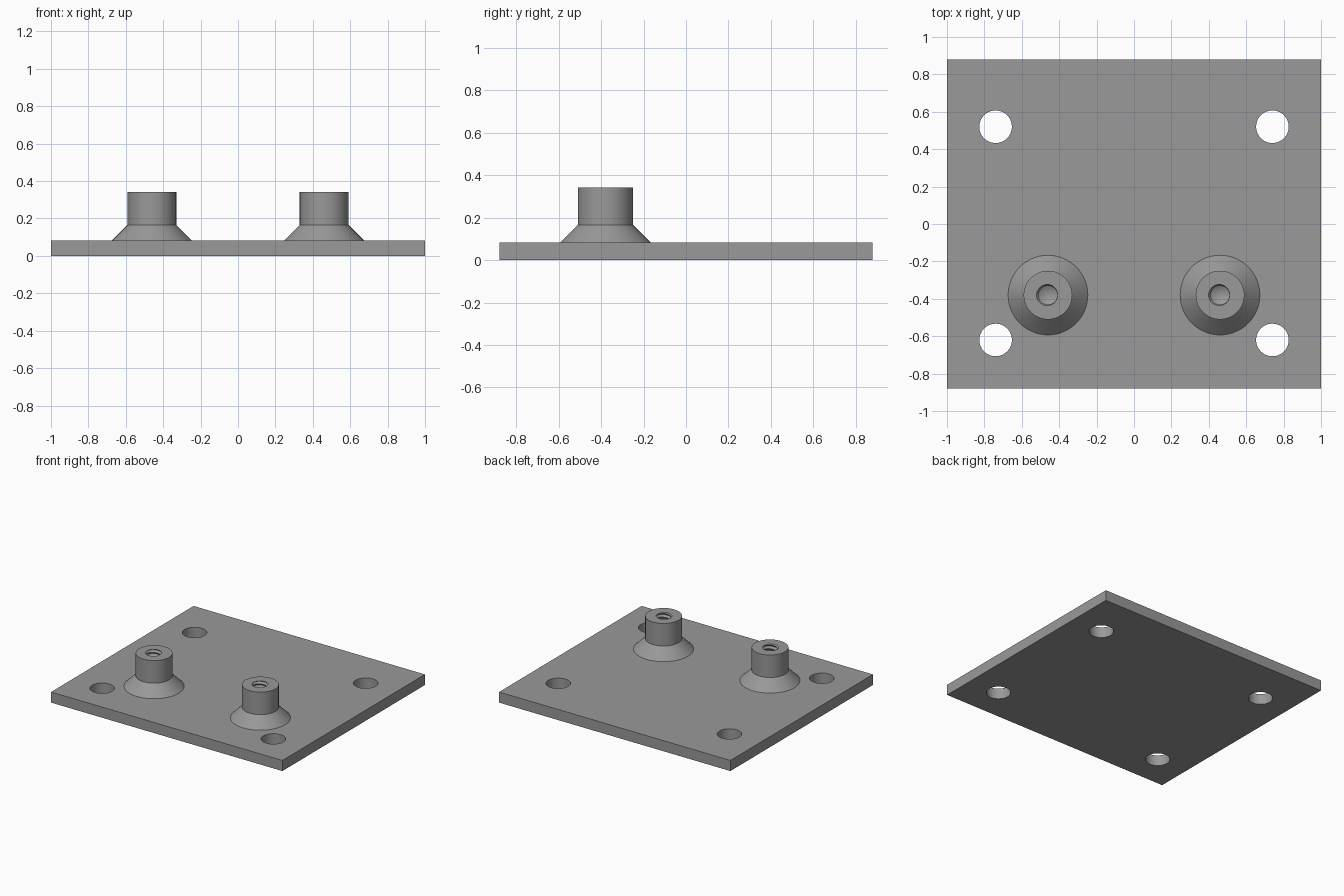
import bpy, bmesh, math

if "Cube" in bpy.data.objects:
    bpy.data.objects.remove(bpy.data.objects["Cube"])

grey = bpy.data.materials.new("plain grey")
grey.diffuse_color = (0.32, 0.32, 0.32, 1)
grey.use_nodes = True
grey.node_tree.nodes["Principled BSDF"].inputs["Base Color"].default_value = grey.diffuse_color

PLATE_T = 0.083
BOSS_TOP = 0.342


def finish(ob):
    ob.data.materials.clear()
    ob.data.materials.append(grey)
    bpy.ops.object.select_all(action='DESELECT')
    ob.select_set(True)
    bpy.context.view_layer.objects.active = ob
    bpy.ops.object.shade_smooth_by_angle(angle=math.radians(30))


# Base plate
bpy.ops.mesh.primitive_cube_add(size=1, location=(0, 0, PLATE_T / 2))
plate = bpy.context.object
plate.name = "base_plate"
plate.scale = (2, 1.76, PLATE_T)
bpy.ops.object.transform_apply(location=True, scale=True)

# Four screw holes through the plate
for sx in (-1, 1):
    for y in (0.52, -0.62):
        bpy.ops.mesh.primitive_cylinder_add(vertices=64, radius=0.087, depth=0.4,
                                            location=(sx * 0.74, y, 0.04))
        cutter = bpy.context.object
        bpy.context.view_layer.objects.active = plate
        mod = plate.modifiers.new("hole", 'BOOLEAN')
        mod.operation = 'DIFFERENCE'
        mod.solver = 'EXACT'
        mod.object = cutter
        bpy.ops.object.modifier_apply(modifier=mod.name)
        bpy.data.objects.remove(cutter, do_unlink=True)
finish(plate)


# Flared boss with a threaded blind hole, turned as one twisted profile
def boss(name, cx, cy):
    n, pitch, minor, major, floor = 64, 0.03, 0.05, 0.062, 0.13
    rows = 2 * int((BOSS_TOP - floor) / pitch + 3)
    bm = bmesh.new()
    columns = []
    for i in range(n + 1):
        turn = i / n
        a = 2 * math.pi * turn
        profile = [(0.213, PLATE_T), (0.13, 0.166), (0.13, BOSS_TOP)]
        for j in range(rows):
            z = BOSS_TOP + pitch * (1 - j / 2 + turn)
            z = min(BOSS_TOP, max(floor, z))
            phase = ((BOSS_TOP - z) / pitch + turn) % 1
            r = minor + (major - minor) * (1 - abs(2 * phase - 1))
            profile.append((r, z))
        profile += [(minor, floor), (0, floor - 0.03)]
        columns.append([bm.verts.new((r * math.cos(a), r * math.sin(a), z))
                        for r, z in profile])
    for c, d in zip(columns, columns[1:]):
        for k in range(len(c) - 1):
            bm.faces.new((c[k], d[k], d[k + 1], c[k + 1]))
    bmesh.ops.remove_doubles(bm, verts=bm.verts, dist=1e-5)
    bmesh.ops.dissolve_degenerate(bm, edges=bm.edges, dist=1e-5)
    me = bpy.data.meshes.new(name)
    bm.to_mesh(me)
    bm.free()
    ob = bpy.data.objects.new(name, me)
    ob.location = (cx, cy, 0)
    bpy.context.collection.objects.link(ob)
    finish(ob)


boss("left_threaded_boss", -0.46, -0.38)
boss("right_threaded_boss", 0.46, -0.38)
